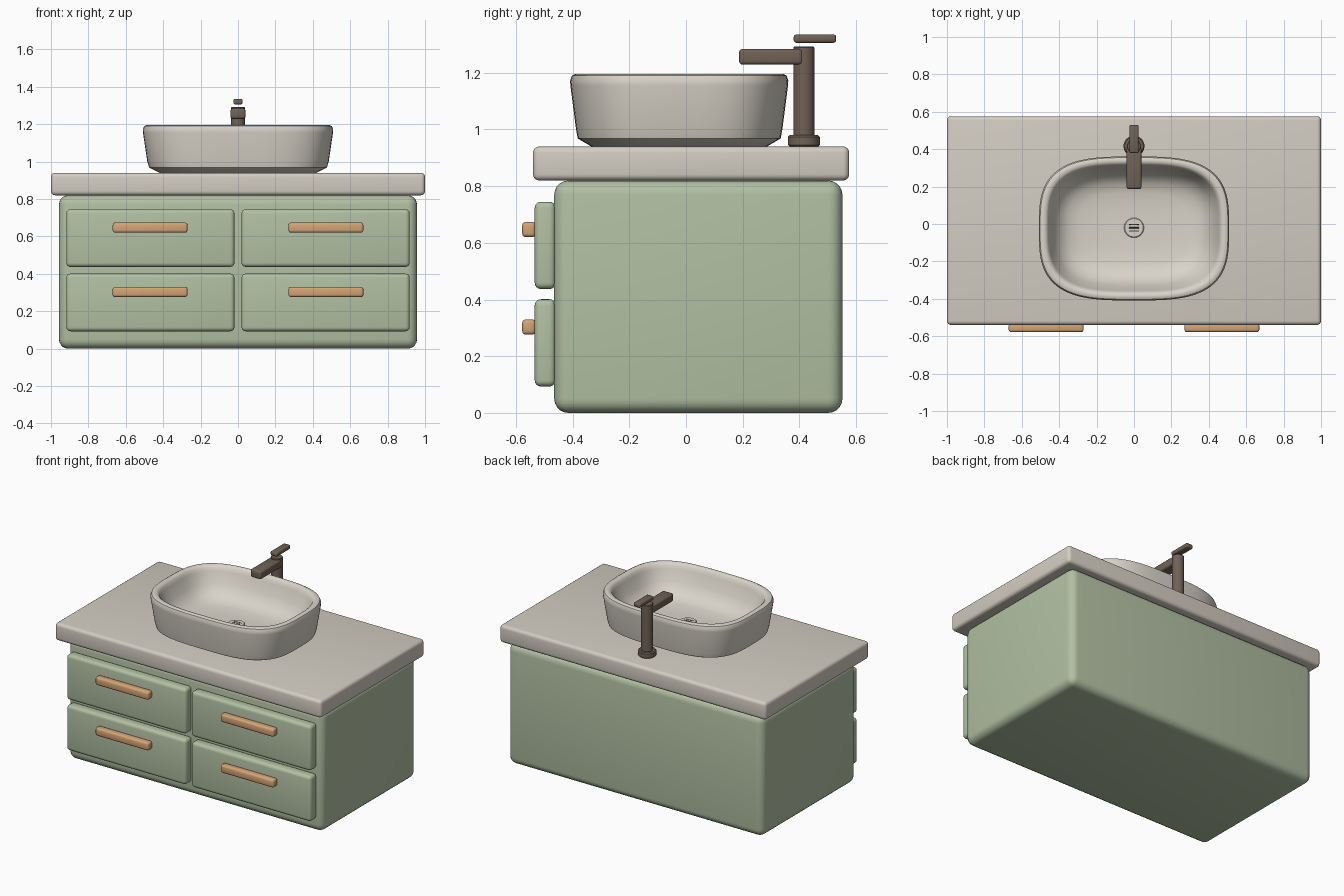
import bpy, bmesh, math

if "Cube" in bpy.data.objects:
    bpy.data.objects.remove(bpy.data.objects["Cube"])


def material(name, r, g, b):
    """Flat colour given as 0-255 screen values, stored linear."""
    lin = [((c / 255 + 0.055) / 1.055) ** 2.4 for c in (r, g, b)]
    m = bpy.data.materials.new(name)
    m.diffuse_color = (*lin, 1)
    m.use_nodes = True
    m.node_tree.nodes["Principled BSDF"].inputs["Base Color"].default_value = m.diffuse_color
    return m


GREEN = material("sage_green", 178, 192, 163)
STONE = material("warm_stone", 211, 205, 194)
CERAMIC = material("ceramic", 217, 212, 201)
WOOD = material("light_wood", 212, 165, 116)
BRONZE = material("dark_bronze", 112, 98, 86)
DARK = material("drain_slot", 70, 66, 62)


def finish(bm, name, mat, angle=40):
    bmesh.ops.recalc_face_normals(bm, faces=bm.faces)
    me = bpy.data.meshes.new(name)
    bm.to_mesh(me)
    bm.free()
    me.materials.append(mat)
    ob = bpy.data.objects.new(name, me)
    bpy.context.collection.objects.link(ob)
    bpy.ops.object.select_all(action='DESELECT')
    ob.select_set(True)
    bpy.context.view_layer.objects.active = ob
    bpy.ops.object.shade_smooth_by_angle(angle=math.radians(angle))
    return ob


def rounded_box(name, mat, x, y, z, radius, segments=4):
    """Box between (min, max) pairs with rounded edges."""
    bm = bmesh.new()
    bmesh.ops.create_cube(bm, size=1)
    for v in bm.verts:
        v.co = [(lo + hi) / 2 + c * (hi - lo) for c, (lo, hi) in zip(v.co, (x, y, z))]
    bmesh.ops.bevel(bm, geom=bm.edges[:], offset=radius, segments=segments,
                    profile=0.5, affect='EDGES')
    return finish(bm, name, mat)


def lathe(name, mat, centre, rings, power=2.0, count=48):
    """Stack of (half x, half y, z) superellipse rings, capped at both ends."""
    bm = bmesh.new()
    loops = []
    for a, b, z in rings:
        loop = []
        for i in range(count):
            t = 2 * math.pi * i / count
            c, s = math.cos(t), math.sin(t)
            loop.append(bm.verts.new((
                centre[0] + a * math.copysign(abs(c) ** (2 / power), c),
                centre[1] + b * math.copysign(abs(s) ** (2 / power), s), z)))
        loops.append(loop)
    for lo, hi in zip(loops, loops[1:]):
        for i in range(count):
            j = (i + 1) % count
            bm.faces.new((lo[i], lo[j], hi[j], hi[i]))
    bm.faces.new(loops[0])
    bm.faces.new(loops[-1])
    return finish(bm, name, mat)


def cylinder(name, mat, centre, r, z0, z1, edge):
    return lathe(name, mat, centre, [(r - edge, r - edge, z0), (r, r, z0 + edge),
                                     (r, r, z1 - edge), (r - edge, r - edge, z1)])


# Cabinet and countertop
rounded_box("cabinet", GREEN, (-0.957, 0.957), (-0.465, 0.552), (0, 0.82), 0.05, 5)
rounded_box("countertop", STONE, (-1, 1), (-0.54, 0.576), (0.82, 0.94), 0.022)

# Four drawers, each with a wooden handle
for side, s in (("left", -1), ("right", 1)):
    for row, z in (("lower", 0.093), ("upper", 0.437)):
        xs = sorted((s * 0.019, s * 0.918))
        rounded_box(f"{row}_{side}_drawer", GREEN, xs, (-0.534, -0.46),
                    (z, z + 0.308), 0.022)
        hx = sorted((s * 0.27, s * 0.67))
        rounded_box(f"{row}_{side}_handle", WOOD, hx, (-0.578, -0.53),
                    (z + 0.183, z + 0.237), 0.013, 3)

# Vessel basin: underside, outer wall, rim, inner wall, floor
lathe("basin", CERAMIC, (0, -0.024), [
    (0.42, 0.31, 0.94), (0.475, 0.358, 0.968), (0.485, 0.364, 1.0),
    (0.508, 0.384, 1.155), (0.509, 0.385, 1.172), (0.502, 0.379, 1.190),
    (0.490, 0.368, 1.196), (0.472, 0.351, 1.194), (0.460, 0.340, 1.183),
    (0.452, 0.332, 1.16), (0.425, 0.305, 1.09), (0.395, 0.278, 1.045),
    (0.35, 0.24, 1.015), (0.29, 0.19, 1.0), (0.15, 0.1, 0.995),
    (0.04, 0.03, 0.994)], power=3.2, count=96)

# Drain with slots
cylinder("drain", CERAMIC, (0, -0.02), 0.053, 0.99, 1.006, 0.004)
for i in (-1, 0, 1):
    rounded_box("drain_slot", DARK, (-0.028, 0.028),
                (-0.023 + i * 0.018, -0.017 + i * 0.018), (1.003, 1.007), 0.001, 1)

# Faucet
cylinder("faucet_base", BRONZE, (0, 0.416), 0.056, 0.94, 0.98, 0.006)
cylinder("faucet_column", BRONZE, (0, 0.416), 0.037, 0.97, 1.292, 0.003)
rounded_box("faucet_spout", BRONZE, (-0.04, 0.04), (0.187, 0.412), (1.229, 1.284), 0.012, 3)
rounded_box("faucet_lever", BRONZE, (-0.025, 0.025), (0.38, 0.53), (1.306, 1.335), 0.009, 3)
